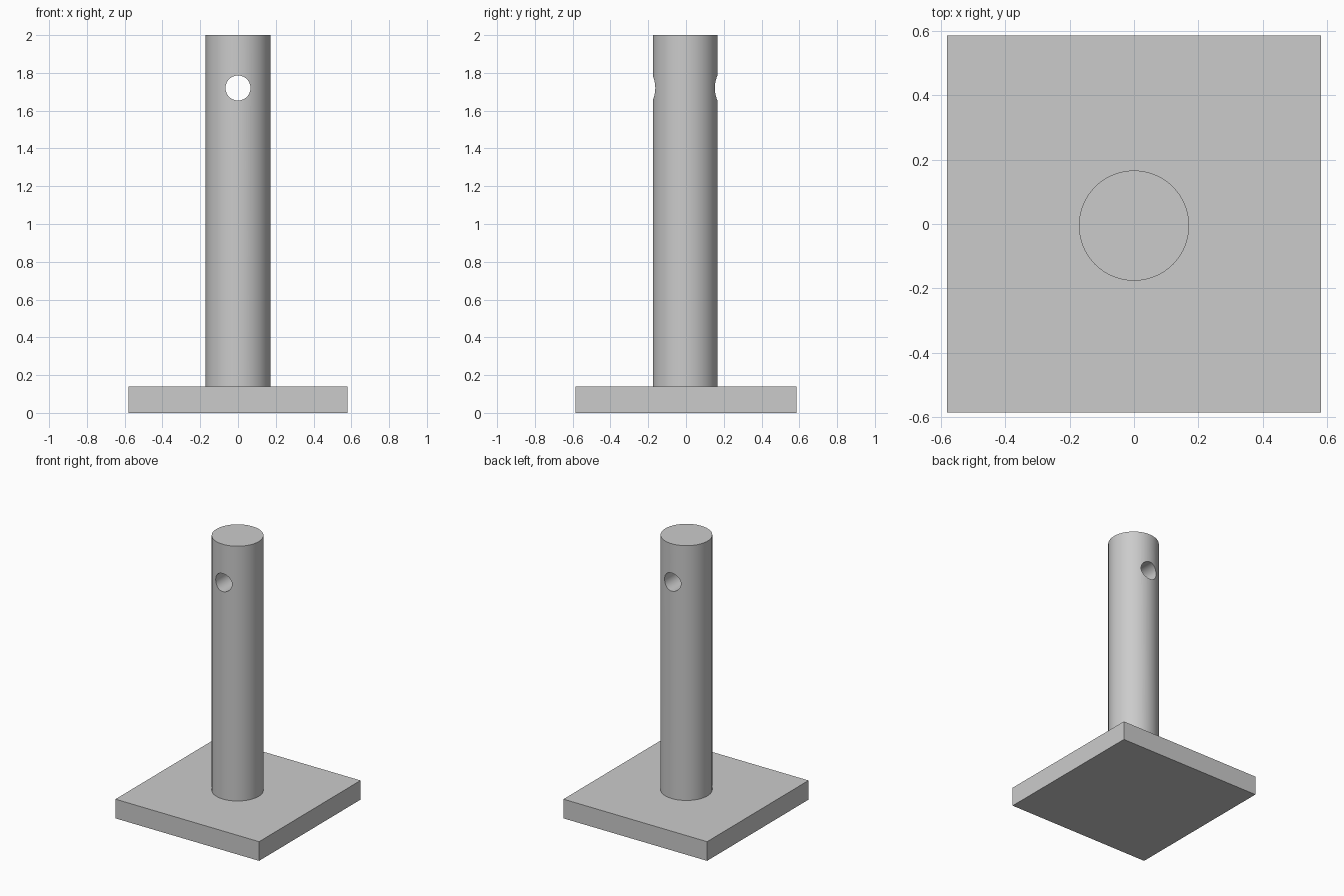
import bpy
import math

default = bpy.data.objects.get("Cube")
if default:
    bpy.data.objects.remove(default, do_unlink=True)

PLATE_X, PLATE_Y, PLATE_H = 1.16, 1.17, 0.14
POST_R, POST_Y, TOP = 0.171, -0.005, 2.0
HOLE_R, HOLE_Z = 0.066, 1.72

grey = bpy.data.materials.new("plain grey")
grey.use_nodes = True
colour = (0.6, 0.6, 0.6, 1)
grey.diffuse_color = colour
grey.node_tree.nodes["Principled BSDF"].inputs["Base Color"].default_value = colour


def cylinder(name, radius, depth, location, rotation=(0, 0, 0)):
    bpy.ops.mesh.primitive_cylinder_add(vertices=96, radius=radius, depth=depth,
                                        location=location, rotation=rotation)
    obj = bpy.context.object
    obj.name = name
    obj.data.materials.append(grey)
    return obj


# Square base plate
bpy.ops.mesh.primitive_cube_add(size=1, location=(0, 0, PLATE_H / 2))
plate = bpy.context.object
plate.name = "base_plate"
plate.scale = (PLATE_X, PLATE_Y, PLATE_H)
bpy.ops.object.transform_apply(location=False, rotation=False, scale=True)
plate.data.materials.append(grey)

# Round post standing on the plate
post = cylinder("post", POST_R, TOP - PLATE_H, (0, POST_Y, (TOP + PLATE_H) / 2))

# Cross hole drilled front to back near the top of the post
drill = cylinder("hole_cutter", HOLE_R, 1, (0, POST_Y, HOLE_Z), (math.pi / 2, 0, 0))
drill.hide_render = True
drill.display_type = "WIRE"
cut = post.modifiers.new("cross_hole", "BOOLEAN")
cut.operation = "DIFFERENCE"
cut.solver = "EXACT"
cut.object = drill

# Bake the hole so the shading can keep its rim sharp
bpy.ops.object.select_all(action="DESELECT")
post.select_set(True)
bpy.context.view_layer.objects.active = post
bpy.ops.object.modifier_apply(modifier=cut.name)
bpy.data.objects.remove(drill, do_unlink=True)
bpy.ops.object.shade_smooth_by_angle(angle=math.radians(30))
